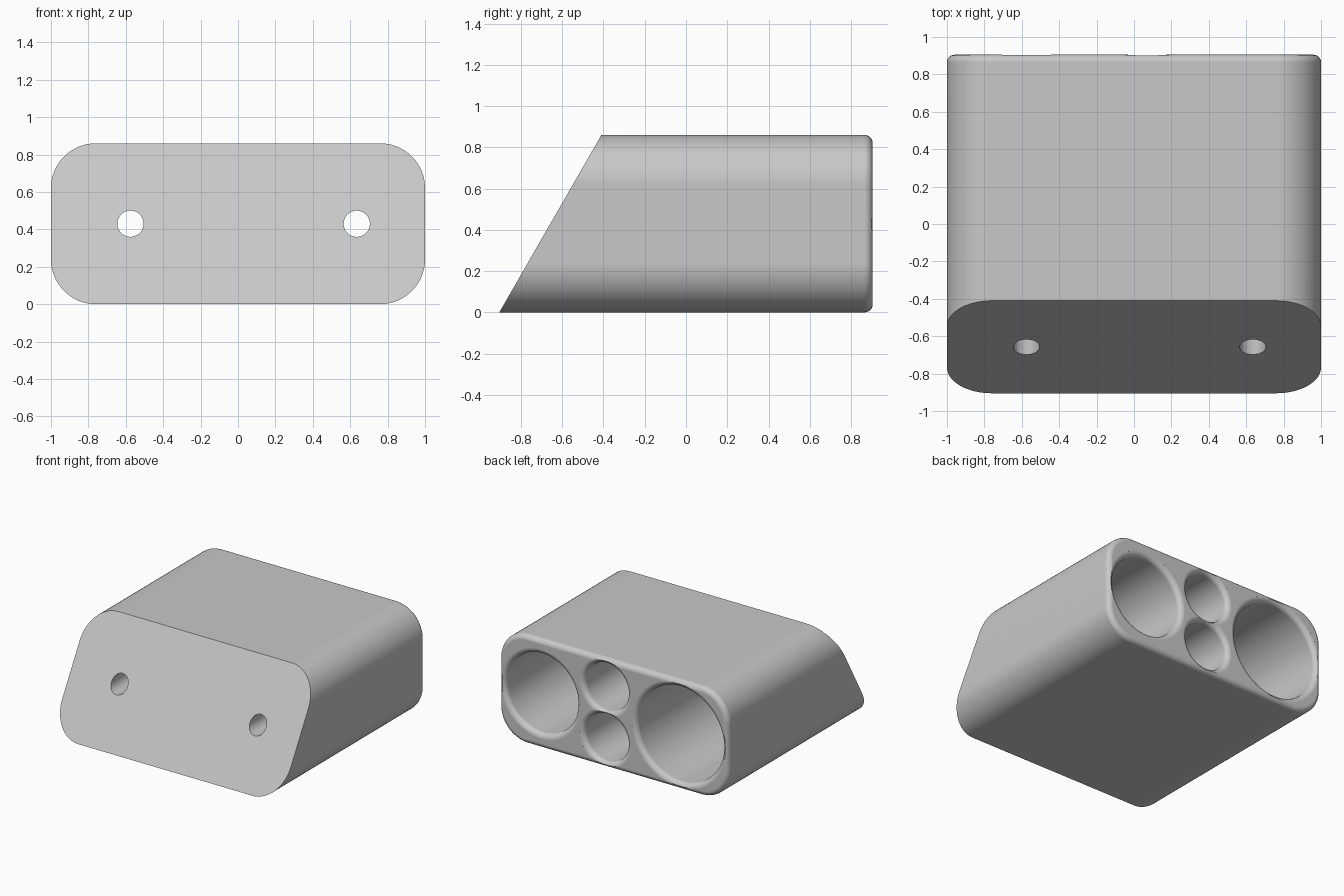
import bpy, bmesh, math

if "Cube" in bpy.data.objects:
    bpy.data.objects.remove(bpy.data.objects["Cube"])

HALF_W, HEIGHT, CORNER = 1.0, 0.86, 0.24
BACK, FILLET, FLOOR = 0.905, 0.04, -0.35
MID = HEIGHT / 2


def new_object(name, bm):
    bmesh.ops.recalc_face_normals(bm, faces=bm.faces)
    mesh = bpy.data.meshes.new(name)
    bm.to_mesh(mesh)
    bm.free()
    obj = bpy.data.objects.new(name, mesh)
    bpy.context.collection.objects.link(obj)
    return obj


def loft(name, rings):
    """Skin a list of closed rings and cap both ends."""
    bm = bmesh.new()
    loops = [[bm.verts.new(p) for p in ring] for ring in rings]
    n = len(loops[0])
    for a, b in zip(loops, loops[1:]):
        for i in range(n):
            j = (i + 1) % n
            bm.faces.new((a[i], a[j], b[j], b[i]))
    bm.faces.new(loops[0])
    bm.faces.new(loops[-1])
    return new_object(name, bm)


def rounded_outline(inset, steps=16):
    """Rounded rectangle in x and z, shrunk by inset."""
    points = []
    r = CORNER - inset
    for k, (sx, sz) in enumerate(((1, 1), (-1, 1), (-1, -1), (1, -1))):
        cx, cz = sx * (HALF_W - CORNER), MID + sz * (MID - CORNER)
        for i in range(steps + 1):
            a = (k + i / steps) * math.pi / 2
            points.append((cx + r * math.cos(a), cz + r * math.sin(a)))
    return points


def slope(z):
    return -BACK + z * 0.495 / HEIGHT


def hole_cutter(name, x, z, radius, drill=0.0, sides=64):
    """Round pocket with a flared mouth and an optional drill to the front."""
    profile = [(drill, -1.2), (drill, FLOOR)] if drill else []
    profile.append((radius, FLOOR))
    for i in range(7):
        a = i / 6 * math.pi / 2 * 0.97
        profile.append((radius + FILLET * (1 - math.cos(a)),
                        BACK - FILLET + FILLET * math.sin(a)))
    profile.append((profile[-1][0], BACK + 0.2))
    turns = [i / sides * 2 * math.pi for i in range(sides)]
    cutter = loft(name, [[(x + r * math.cos(t), y, z + r * math.sin(t)) for t in turns]
                         for r, y in profile])
    cutter.hide_render = True
    return cutter


# Body: slanted front, straight sides, rounded back rim
rings = [[(x, slope(z), z) for x, z in rounded_outline(0)]]
for i in range(7):
    a = i / 6 * math.pi / 2
    y = BACK - FILLET + FILLET * math.sin(a)
    rings.append([(x, y, z) for x, z in rounded_outline(FILLET * (1 - math.cos(a)))])
body = loft("holder_body", rings)

grey = bpy.data.materials.new("grey_plastic")
grey.diffuse_color = (0.58, 0.58, 0.58, 1)
grey.use_nodes = True
grey.node_tree.nodes["Principled BSDF"].inputs["Base Color"].default_value = grey.diffuse_color
body.data.materials.append(grey)

# Pockets: two large ones drilled through, two small ones stacked between
cutters = [
    hole_cutter("large_pocket_cutter", -0.575, MID, 0.375, 0.07),
    hole_cutter("medium_pocket_cutter", 0.635, MID, 0.312, 0.07),
    hole_cutter("upper_small_pocket_cutter", 0.07, MID + 0.2, 0.187),
    hole_cutter("lower_small_pocket_cutter", 0.07, MID - 0.2, 0.187),
]
bpy.context.view_layer.objects.active = body
body.select_set(True)
for cutter in cutters:
    mod = body.modifiers.new("cut", 'BOOLEAN')
    mod.operation = 'DIFFERENCE'
    mod.solver = 'EXACT'
    mod.object = cutter
    bpy.ops.object.modifier_apply(modifier=mod.name)
    bpy.data.objects.remove(cutter, do_unlink=True)

# Smooth shading with crisp edges on the slanted face
bpy.ops.object.shade_smooth_by_angle(angle=math.radians(30))
weighted = body.modifiers.new("weighted_normals", 'WEIGHTED_NORMAL')
weighted.keep_sharp = True
